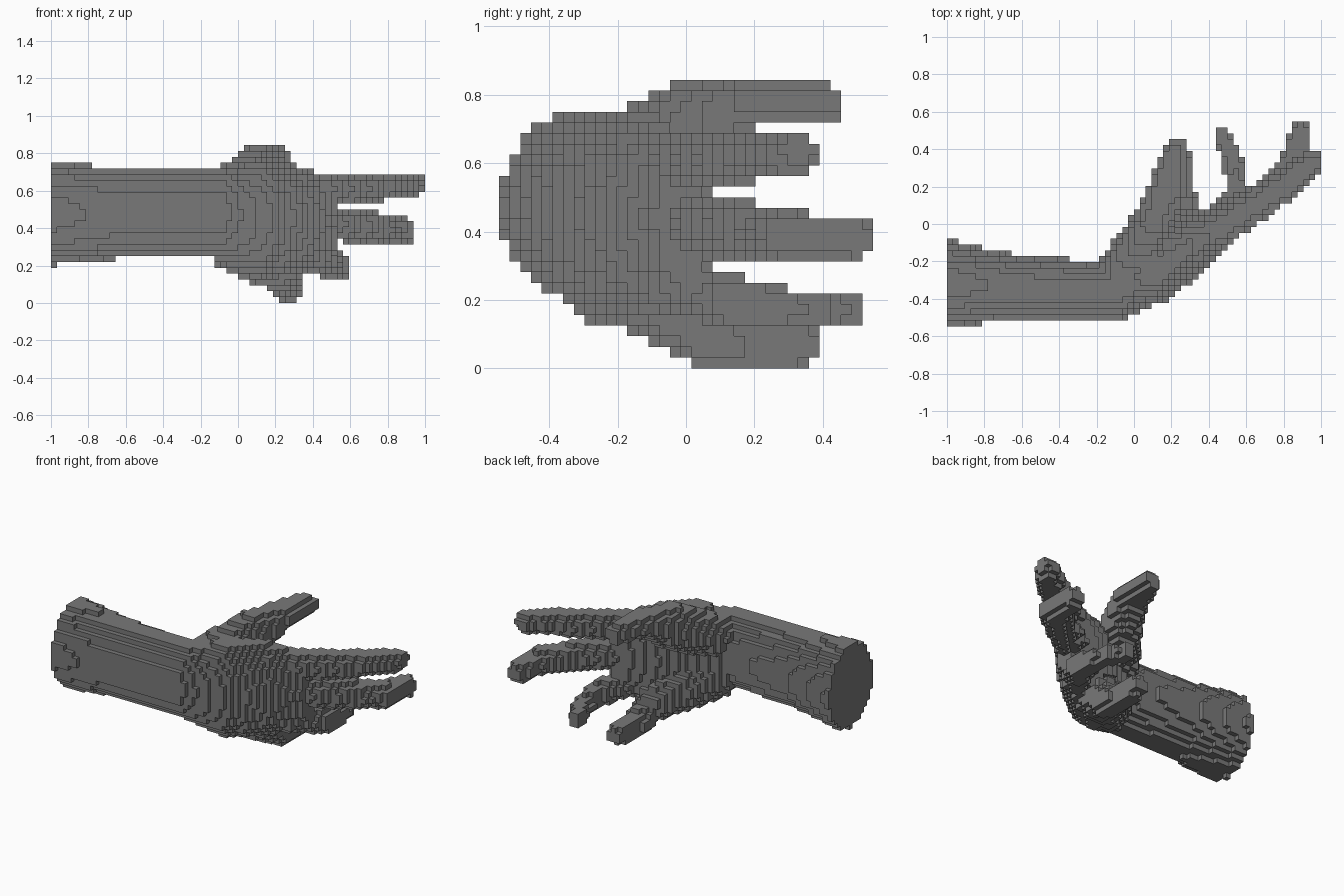
import bpy
import bmesh
from math import floor
from mathutils import Vector

cube = bpy.data.objects.get("Cube")
if cube:
    bpy.data.objects.remove(cube, do_unlink=True)

STEP = 2 / 64                                   # edge of one block
COUNT = (64, 35, 27)                            # blocks along x, y, z
ORIGIN = Vector((-1, -COUNT[1] * STEP / 2, 0))

skin = bpy.data.materials.new("stone_grey")
skin.use_nodes = True
GREY = (0.19, 0.19, 0.19, 1)
skin.diffuse_color = GREY
skin.node_tree.nodes["Principled BSDF"].inputs["Base Color"].default_value = GREY

# Each limb is a path of (x, y, z, thickness radius) with a height radius
# added where the section is not round
LIMBS = {
    "forearm": [(-1.1, -.31, .475, .245, .285), (-.6, -.343, .48, .175, .24),
                (-.1, -.36, .485, .155, .235)],
    "palm": [(-.12, -.355, .48, .155, .24), (.1, -.26, .45, .17, .315),
             (.3, -.115, .44, .15, .3), (.44, -.015, .43, .11, .25)],
    "palm_heel": [(-.03, -.27, .33, .13, .165), (.22, -.05, .18, .125)],
    "thumb": [(-.05, -.23, .6, .13), (.1, 0, .7, .115, .145),
              (.18, .2, .78, .1, .068), (.22, .4, .78, .062)],
    "index_finger": [(.45, -.03, .6, .09), (.68, .12, .61, .09, .075),
                     (.87, .25, .625, .08, .066), (.945, .33, .63, .062)],
    "middle_finger": [(.45, -.01, .42, .09), (.68, .14, .41, .085),
                      (.86, .3, .39, .09, .07), (.89, .49, .38, .062)],
    "ring_finger": [(.4, -.05, .25, .085), (.55, .15, .19, .06, .08),
                    (.53, .36, .17, .05), (.465, .485, .175, .045)],
    "little_finger": [(.25, -.1, .2, .1), (.27, .06, .085, .08),
                      (.265, .2, .06, .062), (.265, .33, .07, .062)],
}


def center(cell):
    return ORIGIN + Vector([(c + .5) * STEP for c in cell])


def fill_segment(a, b, name, owner):
    """Claim the blocks inside one tapered, flattened capsule."""
    pa, pb = Vector(a[:3]), Vector(b[:3])
    axis = pb - pa
    reach = max(a[3:] + b[3:])
    spans = []
    for k in range(3):
        low = floor((min(pa[k], pb[k]) - reach - ORIGIN[k]) / STEP)
        high = floor((max(pa[k], pb[k]) + reach - ORIGIN[k]) / STEP)
        spans.append(range(max(0, low), min(COUNT[k], high + 1)))
    for i in spans[0]:
        for j in spans[1]:
            for k in spans[2]:
                p = center((i, j, k))
                t = min(1, max(0, (p - pa).dot(axis) / axis.length_squared))
                d = p - pa - axis * t
                thick = a[3] + (b[3] - a[3]) * t
                tall = a[-1] + (b[-1] - a[-1]) * t
                dist = (d.x ** 2 + d.y ** 2) / thick ** 2 + (d.z / tall) ** 2
                if dist < 1 and dist < owner.get((i, j, k), (9, ""))[0]:
                    owner[(i, j, k)] = (dist, name)


def build_part(name, owner):
    """Make the outer block faces of one part."""
    bm = bmesh.new()
    verts = {}

    def corner(key):
        if key not in verts:
            verts[key] = bm.verts.new(ORIGIN + Vector(key) * STEP)
        return verts[key]

    for cell, (_, part) in owner.items():
        if part != name:
            continue
        for axis in range(3):
            u, v = (axis + 1) % 3, (axis + 2) % 3
            for side in (0, 1):
                beside = list(cell)
                beside[axis] += 2 * side - 1
                if tuple(beside) in owner:
                    continue
                loop = []
                for du, dv in ((0, 0), (1, 0), (1, 1), (0, 1)):
                    key = list(cell)
                    key[axis] += side
                    key[u] += du
                    key[v] += dv
                    loop.append(corner(tuple(key)))
                bm.faces.new(loop if side else loop[::-1])
    mesh = bpy.data.meshes.new(name)
    bm.to_mesh(mesh)
    bm.free()
    mesh.materials.append(skin)
    bpy.context.collection.objects.link(bpy.data.objects.new(name, mesh))


# Fill every limb, then skin the joined volume part by part
blocks = {}
for limb, path in LIMBS.items():
    for start, end in zip(path, path[1:]):
        fill_segment(start, end, limb, blocks)
for limb in LIMBS:
    build_part(limb, blocks)
